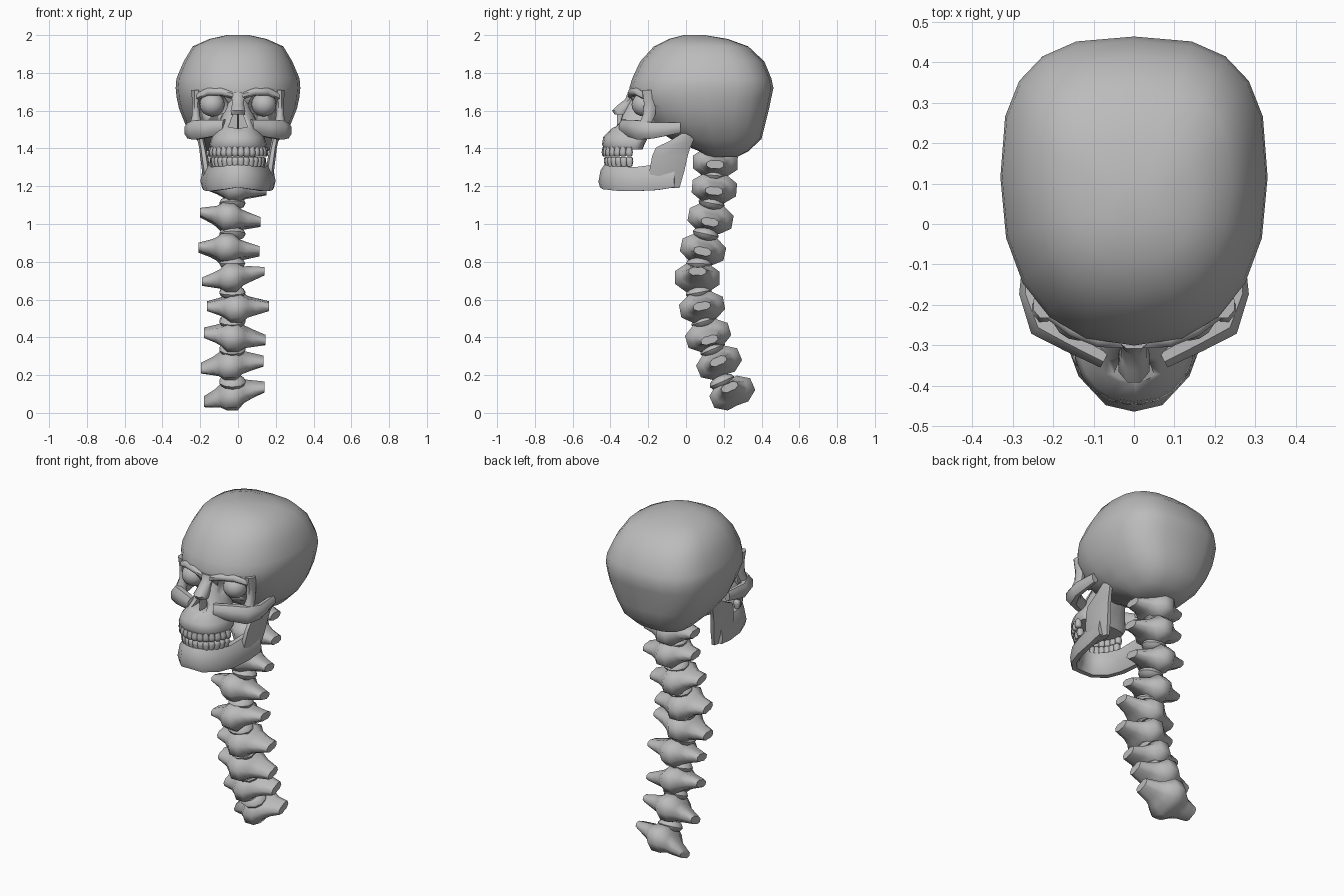
import bpy, bmesh, math
from mathutils import Vector, Matrix

if "Cube" in bpy.data.objects:
    bpy.data.objects.remove(bpy.data.objects["Cube"])

bone = bpy.data.materials.new("bone_grey")
bone.diffuse_color = (0.5, 0.5, 0.5, 1)
bone.use_nodes = True
bone.node_tree.nodes["Principled BSDF"].inputs["Base Color"].default_value = bone.diffuse_color


def finish(name, bm, angle=50, mirror=False):
    bmesh.ops.recalc_face_normals(bm, faces=bm.faces)
    me = bpy.data.meshes.new(name)
    bm.to_mesh(me)
    bm.free()
    me.materials.append(bone)
    ob = bpy.data.objects.new(name, me)
    bpy.context.collection.objects.link(ob)
    bpy.ops.object.select_all(action='DESELECT')
    bpy.context.view_layer.objects.active = ob
    ob.select_set(True)
    if mirror:
        ob.modifiers.new("mirror", 'MIRROR').use_clip = True
        bpy.ops.object.modifier_apply(modifier="mirror")
    bpy.ops.object.shade_smooth_by_angle(angle=math.radians(angle))
    return ob


def loft(bm, rings, cap_start=True):
    vs = [[bm.verts.new(p) for p in r] for r in rings]
    n = len(vs[0])
    for a, b in zip(vs, vs[1:]):
        for i in range(n):
            j = (i + 1) % n
            bm.faces.new((a[i], a[j], b[j], b[i]))
    if cap_start:
        bm.faces.new(vs[0])
    bm.faces.new(vs[-1])


def sgn_pow(v, e):
    return math.copysign(abs(v) ** e, v)


def oval(c, u, v, n=8, p=2.0, turn=0.5):
    c, u, v = Vector(c), Vector(u), Vector(v)
    ts = [2 * math.pi * (i + turn) / n for i in range(n)]
    return [c + u * sgn_pow(math.cos(t), 2 / p) + v * sgn_pow(math.sin(t), 2 / p) for t in ts]


def egg(z, front, back, w, mid, n=20):
    """Horizontal ring with different front and back depth."""
    pts = []
    for i in range(n):
        t = 2 * math.pi * i / n
        s, c = math.sin(t), math.cos(t)
        p, d = (2.8, back - mid) if s > 0 else (2.3, mid - front)
        pts.append(Vector((w * sgn_pow(c, 2 / p), mid + d * sgn_pow(s, 2 / p), z)))
    return pts


def ball(bm, c, r, u=16, v=10):
    m = Matrix.Translation(c) @ Matrix.Diagonal((*r, 1))
    bmesh.ops.create_uvsphere(bm, u_segments=u, v_segments=v, radius=1, matrix=m)


def cut(ob, cutter):
    m = ob.modifiers.new("cut", 'BOOLEAN')
    m.operation, m.object, m.solver = 'DIFFERENCE', cutter, 'EXACT'
    bpy.context.view_layer.objects.active = ob
    bpy.ops.object.modifier_apply(modifier="cut")


# Cranium: stacked egg-shaped rings
bm = bmesh.new()
loft(bm, [egg(*r) for r in [
    (1.355, .12, .27, .09, .19), (1.385, .07, .33, .16, .18), (1.45, -.08, .40, .225, .14),
    (1.53, -.21, .42, .28, .12), (1.61, -.265, .44, .312, .12), (1.67, -.30, .452, .325, .115),
    (1.72, -.30, .463, .33, .115), (1.77, -.285, .452, .326, .115), (1.86, -.243, .415, .288, .11),
    (1.94, -.17, .33, .24, .10), (1.98, -.09, .22, .15, .07), (2.0, -.01, .10, .06, .05)]])
cranium = finish("cranium", bm)

# Upper jaw bone
bm = bmesh.new()
loft(bm, [egg(*r) for r in [
    (1.395, -.43, -.23, .14, -.27), (1.42, -.445, -.22, .152, -.27), (1.46, -.438, -.20, .14, -.26),
    (1.505, -.395, -.16, .11, -.25), (1.54, -.355, -.14, .10, -.24), (1.60, -.33, -.14, .075, -.23),
    (1.66, -.30, -.14, .05, -.22)]])
maxilla = finish("upper_jaw", bm)

# Eye sockets and nose opening
bm = bmesh.new()
for s in (-1, 1):
    ball(bm, (s * .137, -.27, 1.632), (.082, .11, .07))
sockets = finish("socket_cutter", bm)
bm = bmesh.new()
loft(bm, [[Vector((x, y, z)) for x, z in
           ((-.05, 1.515), (0, 1.505), (.05, 1.515), (.025, 1.58), (0, 1.60), (-.025, 1.58))]
          for y in (-.5, -.30)])
nose_hole = finish("nose_cutter", bm)
cut(cranium, sockets)
cut(maxilla, sockets)
cut(maxilla, nose_hole)
for helper in (sockets, nose_hole):
    bpy.data.objects.remove(helper)

# Eyeballs
bm = bmesh.new()
for s in (-1, 1):
    ball(bm, (s * .137, -.222, 1.632), (.066, .066, .063))
finish("eyeballs", bm)

# Nasal bone, with a thin septum below
bm = bmesh.new()
loft(bm, [oval((0, y, z), (w, 0, 0), (0, d, 0), 8) for y, z, w, d in [
    (-.27, 1.70, .05, .04), (-.285, 1.66, .035, .04), (-.315, 1.63, .035, .05),
    (-.345, 1.60, .042, .05), (-.345, 1.58, .04, .035)]])
loft(bm, [oval((0, -.33, z), (.007, 0, 0), (0, .035, 0), 6) for z in (1.50, 1.59)])
finish("nasal_bone", bm)

# Brow ridge, cheekbone and outer eye rim, mirrored
bm = bmesh.new()
cheek = [(.07, -.33, 1.515, .03, .04), (.155, -.285, 1.505, .035, .05), (.225, -.245, 1.497, .042, .055),
         (.258, -.17, 1.495, .028, .045), (.25, -.03, 1.51, .02, .03)]
cheek_rings = []
for i, (x, y, z, h, v) in enumerate(cheek):
    a, b = cheek[max(i - 1, 0)], cheek[min(i + 1, len(cheek) - 1)]
    t = Vector((b[0] - a[0], b[1] - a[1], 0)).normalized()
    cheek_rings.append(oval((x, y, z), (t.y * h, -t.x * h, 0), (0, 0, v)))
loft(bm, cheek_rings)
loft(bm, [oval((x, y, z), (w, 0, 0), (0, .035, 0)) for x, y, z, w in
          [(.225, -.225, 1.51, .035), (.222, -.195, 1.58, .022), (.222, -.19, 1.64, .022),
           (.22, -.20, 1.71, .03)]])
loft(bm, [oval((x, y, z), (0, .028, 0), (0, 0, .022)) for x, y, z in
          [(.025, -.28, 1.68), (.09, -.278, 1.70), (.16, -.25, 1.70), (.22, -.205, 1.675)]])
finish("cheek_and_brow", bm, mirror=True)

# Lower jaw: curved body plus rising branch, mirrored
bm = bmesh.new()
body = [(0, -.43, 1.19, 1.315, 0), (.06, -.415, 1.18, 1.315, .3), (.11, -.355, 1.172, 1.31, .9),
        (.14, -.27, 1.17, 1.305, 1.25), (.157, -.15, 1.175, 1.32, 1.4), (.165, -.06, 1.19, 1.33, 1.5)]
rings = []
for x, y, lo, hi, a in body:
    n = Vector((math.sin(a), -math.cos(a), 0))
    h = (hi - lo) / 2
    r = oval((x, y, lo + h), n * .03, (0, 0, h), 8, 2.6)
    rings.append([p - n * ((p.z - lo - h) * .18) for p in r])
loft(bm, rings, cap_start=False)
loft(bm, [oval((x, (f + b) / 2, z), (t, 0, 0), (0, (b - f) / 2, 0), 8, 2.6) for x, f, b, z, t in [
    (.155, -.18, -.03, 1.19, .018), (.168, -.20, -.003, 1.28, .024), (.18, -.185, .015, 1.36, .022),
    (.187, -.165, .028, 1.405, .02), (.195, -.09, .043, 1.44, .02), (.20, -.01, .053, 1.488, .016)]])
finish("lower_jaw", bm, mirror=True)

# Two rows of teeth along the dental arch
for name, z, out, count in (("upper_teeth", 1.381, .004, 14), ("lower_teeth", 1.331, -.008, 14)):
    bm = bmesh.new()
    for i in range(count):
        a = math.radians(-85 + 170 * (i + .5) / count)
        m = (Matrix.Translation(((.14 + out) * math.sin(a), -.27 - (.155 + out) * math.cos(a), z))
             @ Matrix.Rotation(a, 4, 'Z'))
        top = 1 if name == "upper_teeth" else -1
        loft(bm, [[m @ p for p in oval((0, 0, top * h), (w, 0, 0), (0, w, 0), 8, 3)]
                  for h, w in ((.026, .013), (0, .0185), (-.017, .017), (-.023, .011))])
    finish(name, bm)

# Vertebrae: y, z, left tip x, right tip x, left and right tip heights
spine = [(.155, 1.325, -.17, .14, .01, -.01), (.15, 1.19, -.17, .15, .015, -.015),
         (.13, 1.03, -.20, .12, .03, -.02), (.09, .865, -.21, .115, .01, -.01),
         (.06, .715, -.19, .14, -.02, .035), (.085, .56, -.165, .165, .005, .005),
         (.117, .41, -.18, .145, .015, -.025), (.175, .265, -.195, .135, -.03, .01),
         (.245, .105, -.18, .14, -.05, .035)]
for k, (y, z, left, right, zl, zr) in enumerate(spine):
    up, dn = spine[max(k - 1, 0)], spine[min(k + 1, len(spine) - 1)]
    tilt = math.atan2(dn[0] - up[0], up[1] - dn[1])
    mid = (left + right) / 2 - .01
    m = Matrix.Translation((mid, y, z)) @ Matrix.Rotation(tilt, 4, 'X')
    l, r = left - mid, right - mid
    prof = [(l, zl, .045, .022), (l * .6, zl * .6, .062, .04), (-.062, zl * .3, .085, .05),
            (-.028, 0, .118, .075), (.028, 0, .118, .075), (.062, zr * .3, .085, .05),
            (r * .6, zr * .6, .062, .04), (r, zr, .045, .022)]
    bm = bmesh.new()
    loft(bm, [[m @ Vector((x, a * dy, dz + b * h)) for a, b in
               ((1, .45), (.5, 1), (0, .93), (-.5, 1), (-1, .45),
                (-1, -.45), (-.5, -1), (0, -.93), (.5, -1), (1, -.45))]
              for x, dz, dy, h in prof])
    finish("vertebra_%d" % (k + 1), bm, angle=60)
    # Disc above the vertebra
    if k:
        bm = bmesh.new()
        dy, dz = ((y + up[0]) / 2 - .005, (z + up[1]) / 2)
        if k == len(spine) - 1:
            dy, dz = .19, .165
        ball(bm, (0, 0, 0), (.072, .07, .036), 10, 6)
        bm.transform(Matrix.Translation((-.03, dy, dz)) @ Matrix.Rotation(tilt, 4, 'X'))
        finish("disc_%d" % k, bm)
